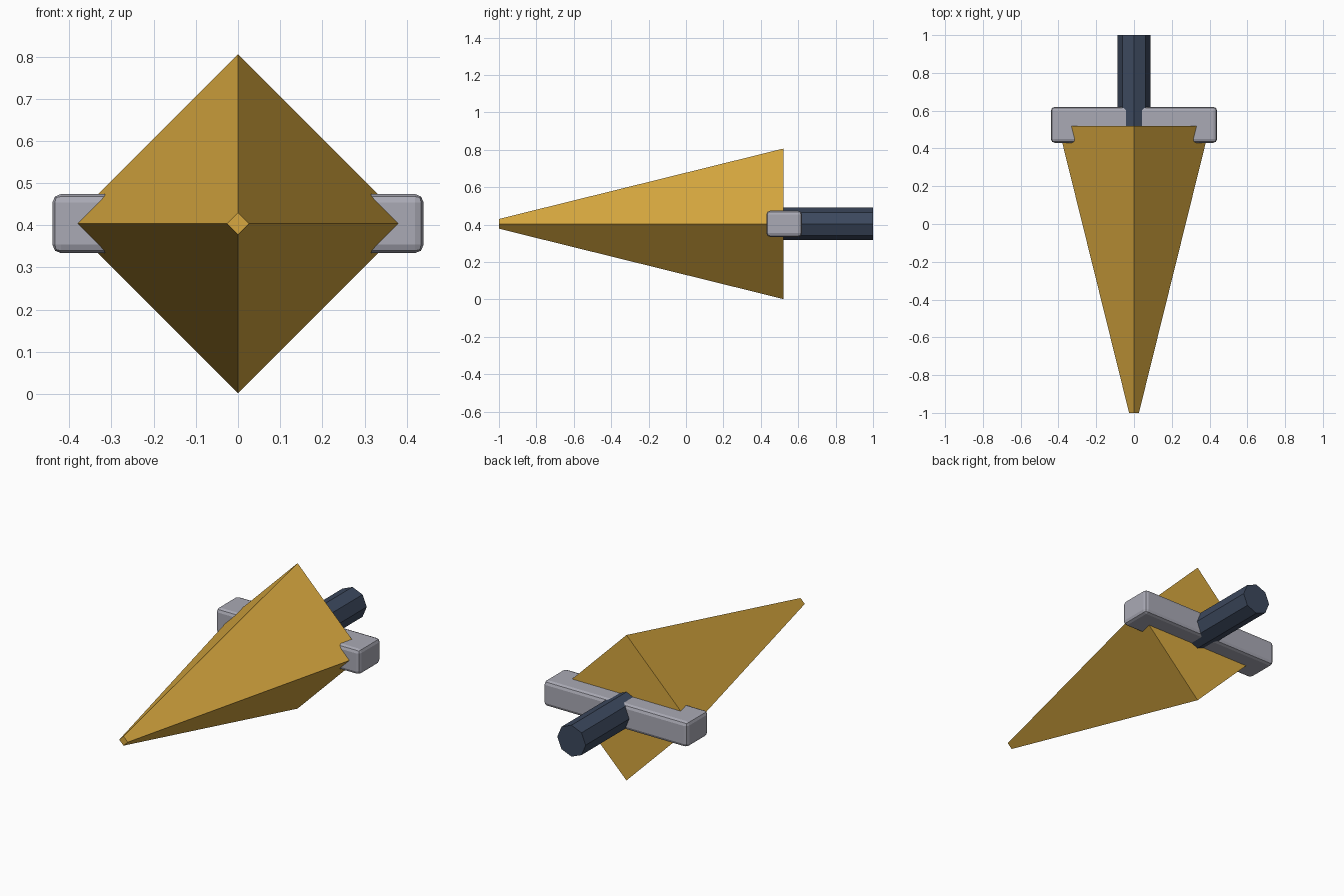
import bpy
import math

cube = bpy.data.objects.get("Cube")
if cube:
    bpy.data.objects.remove(cube, do_unlink=True)

MID_Z = 0.404


def material(name, rgb):
    mat = bpy.data.materials.new(name)
    mat.use_nodes = True
    mat.diffuse_color = (*rgb, 1)
    mat.node_tree.nodes["Principled BSDF"].inputs["Base Color"].default_value = (*rgb, 1)
    return mat


def rod(name, sides, r_front, r_back, y_front, y_back, mat):
    """Tapered prism along y, with corners on the x and z axes."""
    bpy.ops.mesh.primitive_cone_add(
        vertices=sides, radius1=r_back, radius2=r_front, depth=y_back - y_front,
        location=(0, (y_front + y_back) / 2, MID_Z), rotation=(math.pi / 2, 0, 0))
    obj = bpy.context.object
    obj.name = name
    obj.data.materials.append(mat)
    return obj


gold = material("gold", (0.68, 0.39, 0.05))
silver = material("silver", (0.40, 0.40, 0.46))
navy = material("dark navy", (0.045, 0.065, 0.11))

# Four-sided tapering blade with a blunt tip
rod("blade", 4, 0.026, 0.402, -1, 0.52, gold)

# Octagonal grip, rooted inside the guard
rod("grip", 8, 0.087, 0.087, 0.5, 1, navy)

# Rounded crossguard bar
bpy.ops.mesh.primitive_cube_add(size=1, location=(0, 0.525, MID_Z))
guard = bpy.context.object
guard.name = "crossguard"
guard.scale = (0.88, 0.19, 0.14)
bpy.ops.object.transform_apply(location=False, rotation=False, scale=True)
guard.data.materials.append(silver)
bevel = guard.modifiers.new("rounded edges", "BEVEL")
bevel.width = 0.02
bevel.segments = 2
